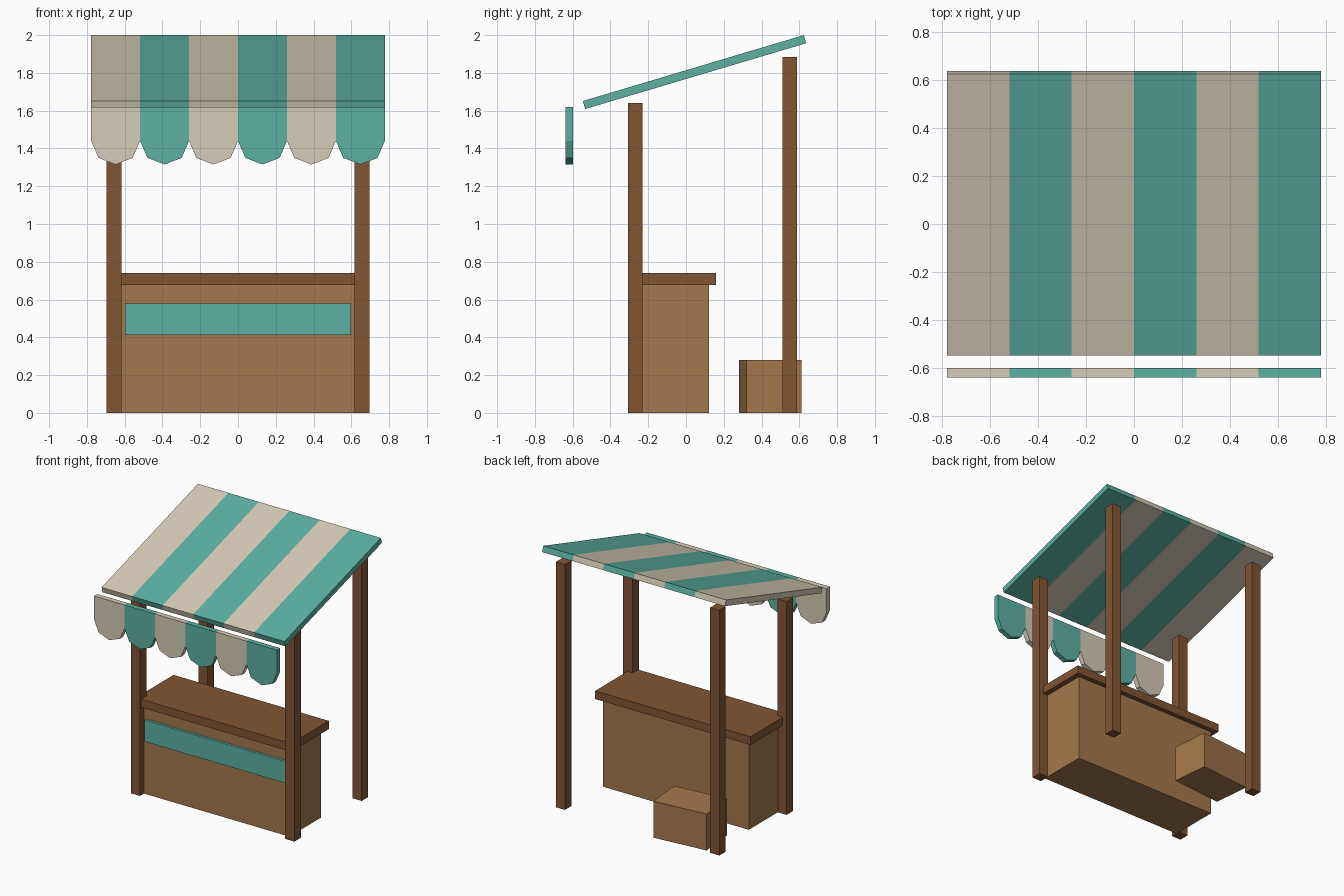
import bpy, bmesh, math
from mathutils import Matrix

if "Cube" in bpy.data.objects:
    bpy.data.objects.remove(bpy.data.objects["Cube"])


def material(name, rgb):
    m = bpy.data.materials.new(name)
    m.diffuse_color = [(c / 255) ** 2.2 for c in rgb] + [1]
    m.use_nodes = True
    m.node_tree.nodes["Principled BSDF"].inputs["Base Color"].default_value = m.diffuse_color
    return m


TEAL = material("teal_cloth", (92, 175, 160))
CREAM = material("cream_cloth", (212, 202, 182))
WOOD = material("light_wood", (163, 119, 78))
DARK = material("dark_wood", (128, 86, 55))


def finish(name, bm, mat):
    bmesh.ops.recalc_face_normals(bm, faces=bm.faces)
    me = bpy.data.meshes.new(name)
    bm.to_mesh(me)
    bm.free()
    me.materials.append(mat)
    ob = bpy.data.objects.new(name, me)
    bpy.context.collection.objects.link(ob)
    return ob


def box(name, x, y, z, mat):
    """Box from (min, max) pairs."""
    bm = bmesh.new()
    size = [b - a for a, b in (x, y, z)]
    mid = [(a + b) / 2 for a, b in (x, y, z)]
    bmesh.ops.create_cube(bm, size=1, matrix=Matrix.Translation(mid) @ Matrix.Diagonal(size + [1]))
    return finish(name, bm, mat)


def prism(name, points, offset, mat):
    """Extrude a closed 3D outline along an offset."""
    bm = bmesh.new()
    face = bm.faces.new([bm.verts.new(p) for p in points])
    new = bmesh.ops.extrude_face_region(bm, geom=[face], use_keep_orig=True)
    verts = [g for g in new["geom"] if isinstance(g, bmesh.types.BMVert)]
    bmesh.ops.translate(bm, verts=verts, vec=offset)
    return finish(name, bm, mat)


# Four posts, the back pair taller
for side, s in (("left", -1), ("right", 1)):
    xs = sorted((s * 0.617, s * 0.695))
    box(f"front_post_{side}", xs, (-0.308, -0.23), (0, 1.64), DARK)
    box(f"back_post_{side}", xs, (0.51, 0.588), (0, 1.885), DARK)

# Counter
box("counter_body", (-0.62, 0.62), (-0.26, 0.123), (0, 0.68), WOOD)
box("counter_top", (-0.66, 0.66), (-0.298, 0.16), (0.677, 0.74), DARK)
box("counter_front_panel", (-0.597, 0.597), (-0.28, -0.255), (0.413, 0.578), TEAL)

# Crate behind the counter, turned slightly
crate = box("crate", (-0.213, 0.213), (-0.146, 0.146), (0, 0.28), WOOD)
crate.location = (-0.348, 0.445, 0)
crate.rotation_euler.z = math.radians(5.4)

# Sloped canopy strips and scalloped valance flaps
W = 1.555 / 6
slope = [(-0.546, 1.651), (-0.534, 1.609), (0.636, 1.957), (0.624, 2.0)]
scallop = [(-0.5, 1.62), (-0.5, 1.44), (-0.35, 1.35), (0, 1.315),
           (0.35, 1.35), (0.5, 1.44), (0.5, 1.62)]
for i in range(6):
    mat = TEAL if i % 2 else CREAM
    x0 = (i - 3) * W
    prism(f"canopy_strip_{i + 1}", [(x0, y, z) for y, z in slope], (W, 0, 0), mat)
    prism(f"valance_flap_{i + 1}", [(x0 + (u + 0.5) * W, -0.638, z) for u, z in scallop],
          (0, 0.04, 0), mat)
